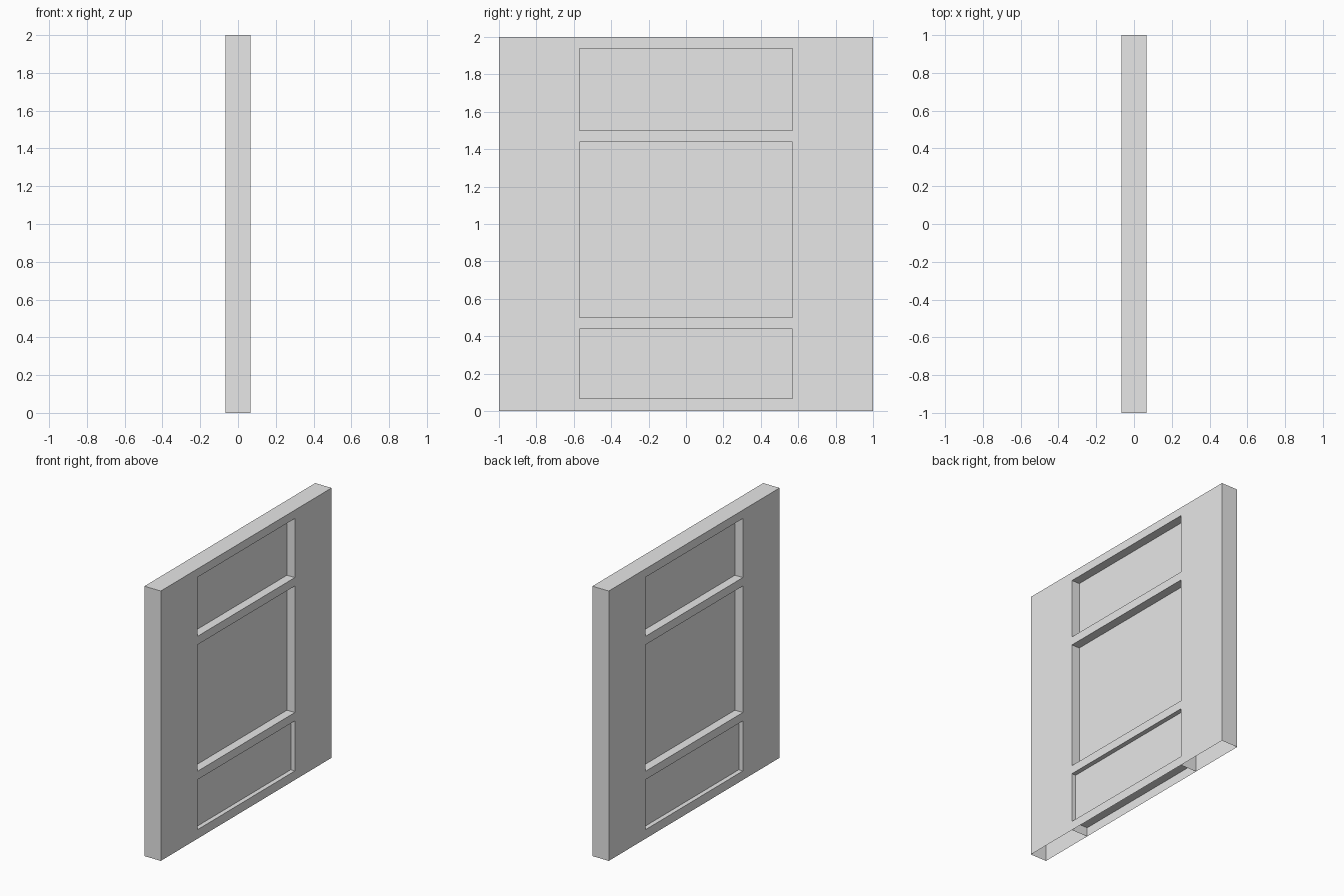
import bpy, bmesh
from mathutils import Vector

if "Cube" in bpy.data.objects:
    bpy.data.objects.remove(bpy.data.objects["Cube"], do_unlink=True)

HALF = 0.067                 # half thickness of the slab
YS = [-1, -0.57, 0.57, 1]
ZS = [0, 0.067, 0.4375, 0.5, 1.4375, 1.5, 1.9375, 2]
PANELS = {1: ("lower_panel", 0.0335), 3: ("middle_panel", 0.002), 5: ("upper_panel", 0.002)}

grey = bpy.data.materials.new("plain grey")
grey.use_nodes = True
colour = (0.8, 0.8, 0.8, 1)
grey.diffuse_color = colour
grey.node_tree.nodes["Principled BSDF"].inputs["Base Color"].default_value = colour


def quad(bm, points, normal):
    """Add a face that looks along the given direction."""
    face = bm.faces.new([bm.verts.new(p) for p in points])
    face.normal_update()
    if face.normal.dot(Vector(normal)) < 0:
        face.normal_flip()


def side(bm, x, y0, y1, z0, z1, s):
    quad(bm, [(x, y0, z0), (x, y1, z0), (x, y1, z1), (x, y0, z1)], (s, 0, 0))


def upright(bm, y, z0, z1, s):
    quad(bm, [(-HALF, y, z0), (HALF, y, z0), (HALF, y, z1), (-HALF, y, z1)], (0, s, 0))


def level(bm, z, y0, y1, s):
    quad(bm, [(-HALF, y0, z), (HALF, y0, z), (HALF, y1, z), (-HALF, y1, z)], (0, 0, s))


def finish(bm, name):
    bmesh.ops.remove_doubles(bm, verts=bm.verts, dist=0.0001)
    mesh = bpy.data.meshes.new(name)
    bm.to_mesh(mesh)
    bm.free()
    mesh.materials.append(grey)
    bpy.context.collection.objects.link(bpy.data.objects.new(name, mesh))


# Hollow frame, open underneath, with three openings
frame = bmesh.new()
for row, (z0, z1) in enumerate(zip(ZS, ZS[1:])):
    for col, (y0, y1) in enumerate(zip(YS, YS[1:])):
        opening = col == 1 and row in PANELS
        if not opening:
            for s in (-1, 1):
                side(frame, s * HALF, y0, y1, z0, z1, s)
            continue
        # Reveals around the opening
        level(frame, z0, y0, y1, 1)
        level(frame, z1, y0, y1, -1)
        upright(frame, y0, z0, z1, 1)
        upright(frame, y1, z0, z1, -1)
    # Outer ends
    for s in (-1, 1):
        upright(frame, s, z0, z1, s)
for y0, y1 in zip(YS, YS[1:]):
    level(frame, ZS[-1], y0, y1, 1)
# Dividers under the lowest opening
for s in (-1, 1):
    upright(frame, s * YS[2], ZS[0], ZS[1], -s)
finish(frame, "frame")

# Recessed panels, seen on both sides
for row, (name, depth) in PANELS.items():
    panel = bmesh.new()
    for s in (-1, 1):
        side(panel, s * depth, YS[1], YS[2], ZS[row], ZS[row + 1], s)
    finish(panel, name)
